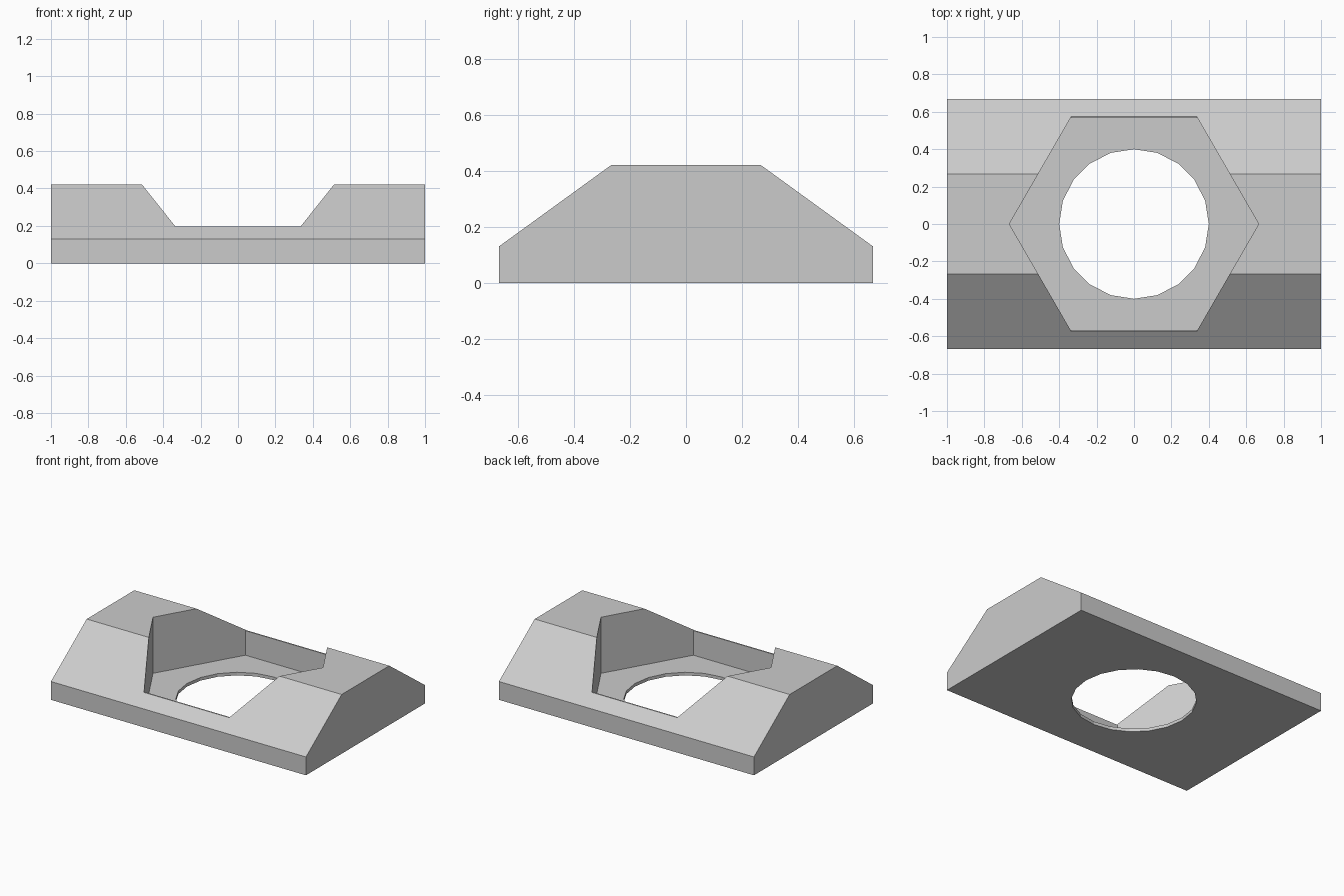
import bpy
import bmesh
import math

cube = bpy.data.objects.get("Cube")
if cube:
    bpy.data.objects.remove(cube, do_unlink=True)

grey = bpy.data.materials.new("light_grey")
grey.use_nodes = True
colour = (0.6, 0.6, 0.6, 1.0)
grey.diffuse_color = colour
grey.node_tree.nodes["Principled BSDF"].inputs["Base Color"].default_value = colour


def prism(name, points, depth):
    """Extrude a closed outline of 3D points along the given vector."""
    bm = bmesh.new()
    face = bm.faces.new([bm.verts.new(p) for p in points])
    ext = bmesh.ops.extrude_face_region(bm, geom=[face])
    moved = [g for g in ext["geom"] if isinstance(g, bmesh.types.BMVert)]
    bmesh.ops.translate(bm, verts=moved, vec=depth)
    bmesh.ops.recalc_face_normals(bm, faces=bm.faces)
    mesh = bpy.data.meshes.new(name)
    bm.to_mesh(mesh)
    bm.free()
    mesh.materials.append(grey)
    obj = bpy.data.objects.new(name, mesh)
    bpy.context.collection.objects.link(obj)
    return obj


def ring(radius, sides, z, limit=1.0):
    """Regular polygon; its rows of corners slide along the sides to |y| = limit."""
    points = []
    for i in range(sides):
        a = math.tau * i / sides
        x, y = radius * math.cos(a), radius * math.sin(a)
        if abs(y) > limit:
            x = math.copysign(radius - limit / math.sqrt(3), x)
            y = math.copysign(limit, y)
        points.append((x, y, z))
    return points


# Base block with sloped front and back
half = [(0.667, 0), (0.667, 0.13), (0.267, 0.42)]
outline = half + [(-y, z) for y, z in reversed(half)]
body = prism("base_block", [(-1, y, z) for y, z in outline], (2, 0, 0))

# Hexagonal pocket, its shallow rim and the round through hole
R = 2 / 3
cutters = [
    prism("pocket_cutter", ring(R, 6, 0.022, 0.567), (0, 0, 1)),
    prism("rim_cutter", ring(R, 6, 0.196), (0, 0, 1)),
    prism("hole_cutter", ring(0.4, 20, -0.5), (0, 0, 1)),
]
for cutter in cutters:
    cutter.hide_render = True
    cutter.hide_viewport = True
    mod = body.modifiers.new(cutter.name, 'BOOLEAN')
    mod.operation = 'DIFFERENCE'
    mod.solver = 'EXACT'
    mod.object = cutter

# Bake the cuts and drop the cutters
bpy.context.view_layer.update()
graph = bpy.context.evaluated_depsgraph_get()
baked = bpy.data.meshes.new_from_object(body.evaluated_get(graph))
body.modifiers.clear()
body.data = baked
for cutter in cutters:
    bpy.data.objects.remove(cutter, do_unlink=True)
